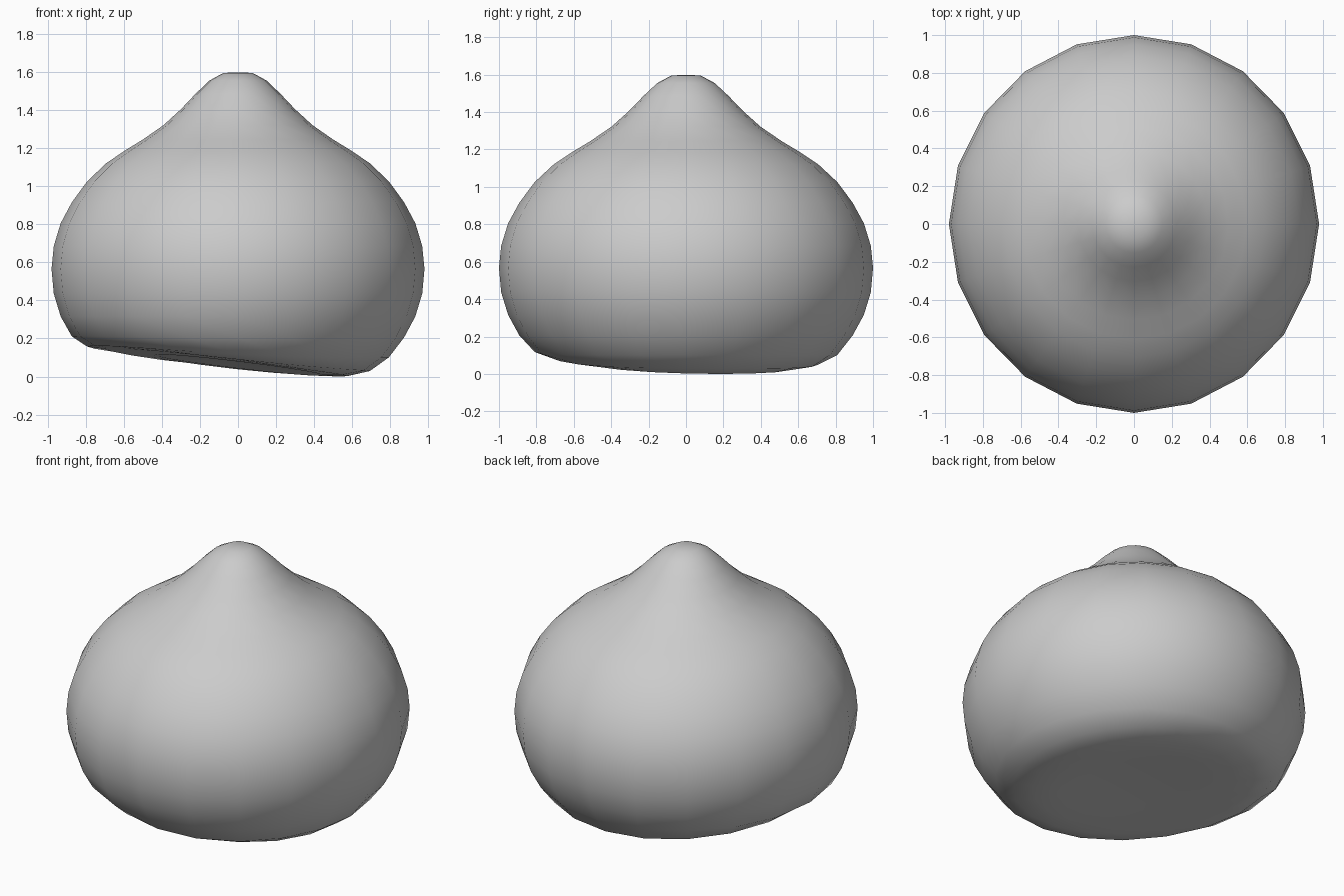
import bpy, bmesh, math

if "Cube" in bpy.data.objects:
    bpy.data.objects.remove(bpy.data.objects["Cube"])

SIDES = 20
# (radius, height) from the tip down to the underside
profile = [(0.078, 1.6), (0.153, 1.56), (0.228, 1.49), (0.305, 1.41),
           (0.40, 1.325), (0.51, 1.25), (0.61, 1.19), (0.707, 1.125),
           (0.809, 1.03), (0.891, 0.92), (0.951, 0.81), (0.988, 0.69),
           (1.0, 0.57), (0.988, 0.44), (0.951, 0.32), (0.891, 0.21),
           (0.809, 0.105), (0.707, 0.03), (0.588, -0.025), (0.454, -0.08),
           (0.309, -0.13), (0.156, -0.18)]


def rest_on_slope(x, y, z):
    """Blend the rounded underside into a tilted, nearly flat base."""
    r = math.hypot(x, y)
    slope = 0.065 - 0.12 * x - 0.04 * y + 0.012 * max(0, 1 - (r / 0.45) ** 2)
    k = 0.08
    h = max(k - abs(z - slope), 0) / k
    return max(0, max(z, slope) + h * h * k / 4)


bm = bmesh.new()
rings = []
for r, z in profile:
    ring = []
    for i in range(SIDES):
        a = 2 * math.pi * i / SIDES
        x, y = 0.98 * r * math.cos(a), r * math.sin(a)
        ring.append(bm.verts.new((x, y, rest_on_slope(x, y, z))))
    rings.append(ring)

# Side faces between neighbouring rings
for upper, lower in zip(rings, rings[1:]):
    for i in range(SIDES):
        j = (i + 1) % SIDES
        bm.faces.new((upper[i], lower[i], lower[j], upper[j]))

# Close the tip and the underside
tip = bm.verts.new((0, 0, 1.603))
base = bm.verts.new((0, 0, rest_on_slope(0, 0, -0.2)))
for i in range(SIDES):
    j = (i + 1) % SIDES
    bm.faces.new((tip, rings[0][i], rings[0][j]))
    bm.faces.new((base, rings[-1][j], rings[-1][i]))

# Stand the bulb on the floor
low = min(v.co.z for v in bm.verts)
bmesh.ops.translate(bm, verts=bm.verts, vec=(0, 0, -low))
for f in bm.faces:
    f.smooth = True

mesh = bpy.data.meshes.new("bulb_body")
bm.to_mesh(mesh)
bm.free()
bpy.context.collection.objects.link(bpy.data.objects.new("bulb_body", mesh))
